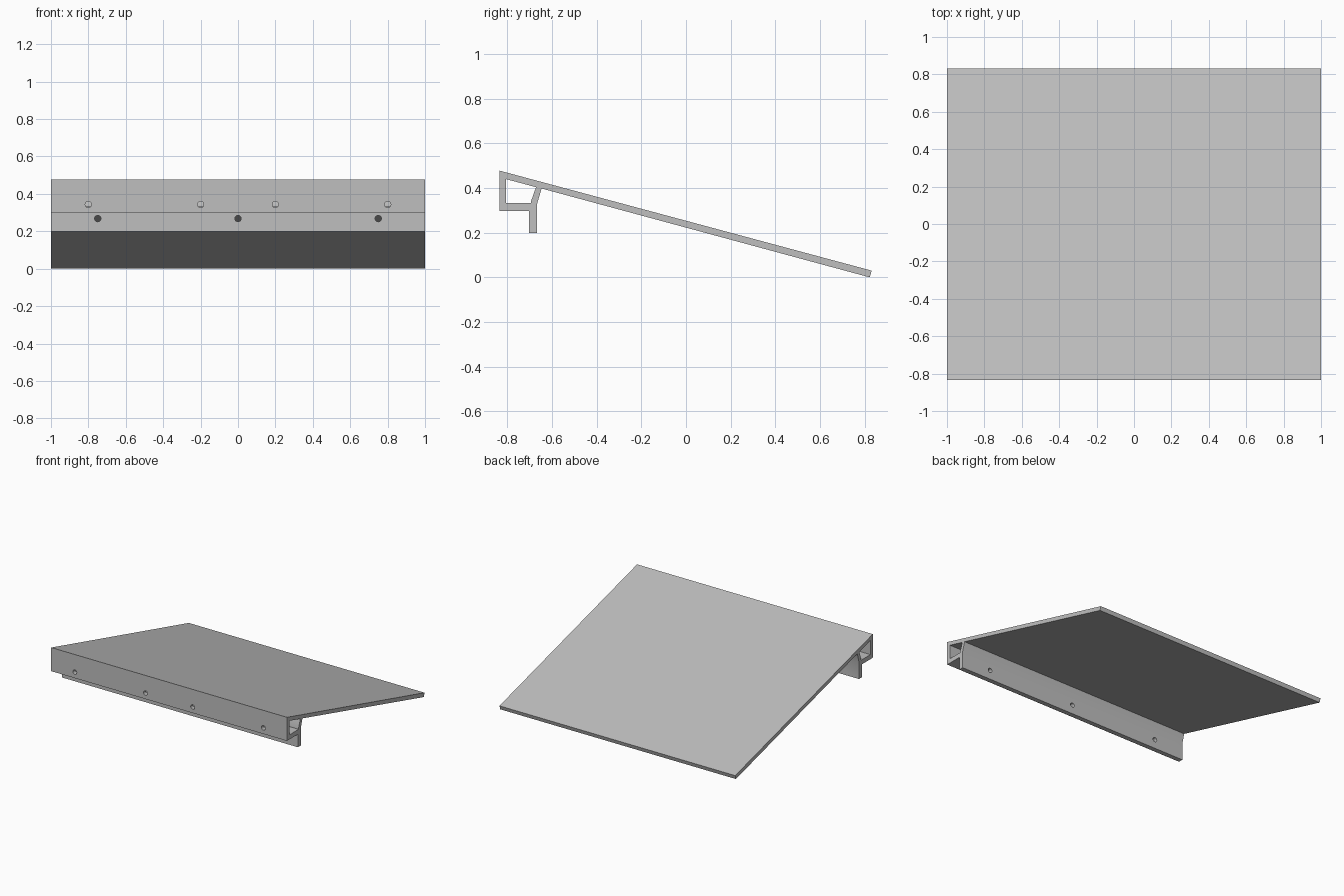
import bpy
import bmesh
from math import radians
from mathutils import Vector

cube = bpy.data.objects.get("Cube")
if cube:
    bpy.data.objects.remove(cube, do_unlink=True)

HALF_WIDTH = 1.0
HOLE_RADIUS = 0.017

# Cross-section as (y, z): sloping deck, front lip, shelf and mounting flange
OUTER = [(-0.835, 0.478), (-0.835, 0.297), (-0.703, 0.297), (-0.703, 0.198),
         (-0.667, 0.198), (-0.667, 0.33), (-0.647, 0.398), (0.823, 0.0),
         (0.832, 0.03)]
# Hollow channel behind the front lip
CHANNEL = [(-0.806, 0.440), (-0.806, 0.332), (-0.694, 0.332),
           (-0.694, 0.342), (-0.672, 0.404)]

metal = bpy.data.materials.new("light grey metal")
metal.use_nodes = True
grey = (0.52, 0.52, 0.52, 1)
metal.diffuse_color = grey
metal.node_tree.nodes["Principled BSDF"].inputs["Base Color"].default_value = grey


def extruded_panel(name, loops):
    """Fill a profile with holes and extrude it across the width."""
    bm = bmesh.new()
    edges = []
    for loop in loops:
        verts = [bm.verts.new((-HALF_WIDTH, y, z)) for y, z in loop]
        for a, b in zip(verts, verts[1:] + verts[:1]):
            edges.append(bm.edges.new((a, b)))
    bmesh.ops.triangle_fill(bm, edges=edges, use_beauty=True, normal=Vector((-1, 0, 0)))
    result = bmesh.ops.extrude_face_region(bm, geom=bm.faces[:], use_keep_orig=True)
    moved = [v for v in result["geom"] if isinstance(v, bmesh.types.BMVert)]
    bmesh.ops.translate(bm, verts=moved, vec=(2 * HALF_WIDTH, 0, 0))
    bmesh.ops.recalc_face_normals(bm, faces=bm.faces[:])
    mesh = bpy.data.meshes.new(name)
    bm.to_mesh(mesh)
    bm.free()
    mesh.materials.append(metal)
    obj = bpy.data.objects.new(name, mesh)
    bpy.context.collection.objects.link(obj)
    return obj


def drill(target, x, y, z):
    """Cut a round screw hole running front to back."""
    bpy.ops.mesh.primitive_cylinder_add(vertices=24, radius=HOLE_RADIUS, depth=0.1,
                                        location=(x, y, z), rotation=(radians(90), 0, 0))
    cutter = bpy.context.object
    cutter.name = "hole_cutter"
    cutter.hide_render = True
    cutter.data.materials.append(metal)
    cut = target.modifiers.new("screw_hole", "BOOLEAN")
    cut.operation = "DIFFERENCE"
    cut.solver = "EXACT"
    cut.object = cutter
    bpy.ops.object.select_all(action="DESELECT")
    target.select_set(True)
    bpy.context.view_layer.objects.active = target
    bpy.ops.object.modifier_apply(modifier=cut.name)
    bpy.data.objects.remove(cutter, do_unlink=True)


ramp = extruded_panel("ramp_panel", [OUTER, CHANNEL])

# Screw holes in the front lip, then in the lower flange
for x in (-0.8, -0.2, 0.2, 0.8):
    drill(ramp, x, -0.82, 0.343)
for x in (-0.75, 0, 0.75):
    drill(ramp, x, -0.685, 0.268)

bpy.ops.object.shade_smooth_by_angle(angle=radians(30))
